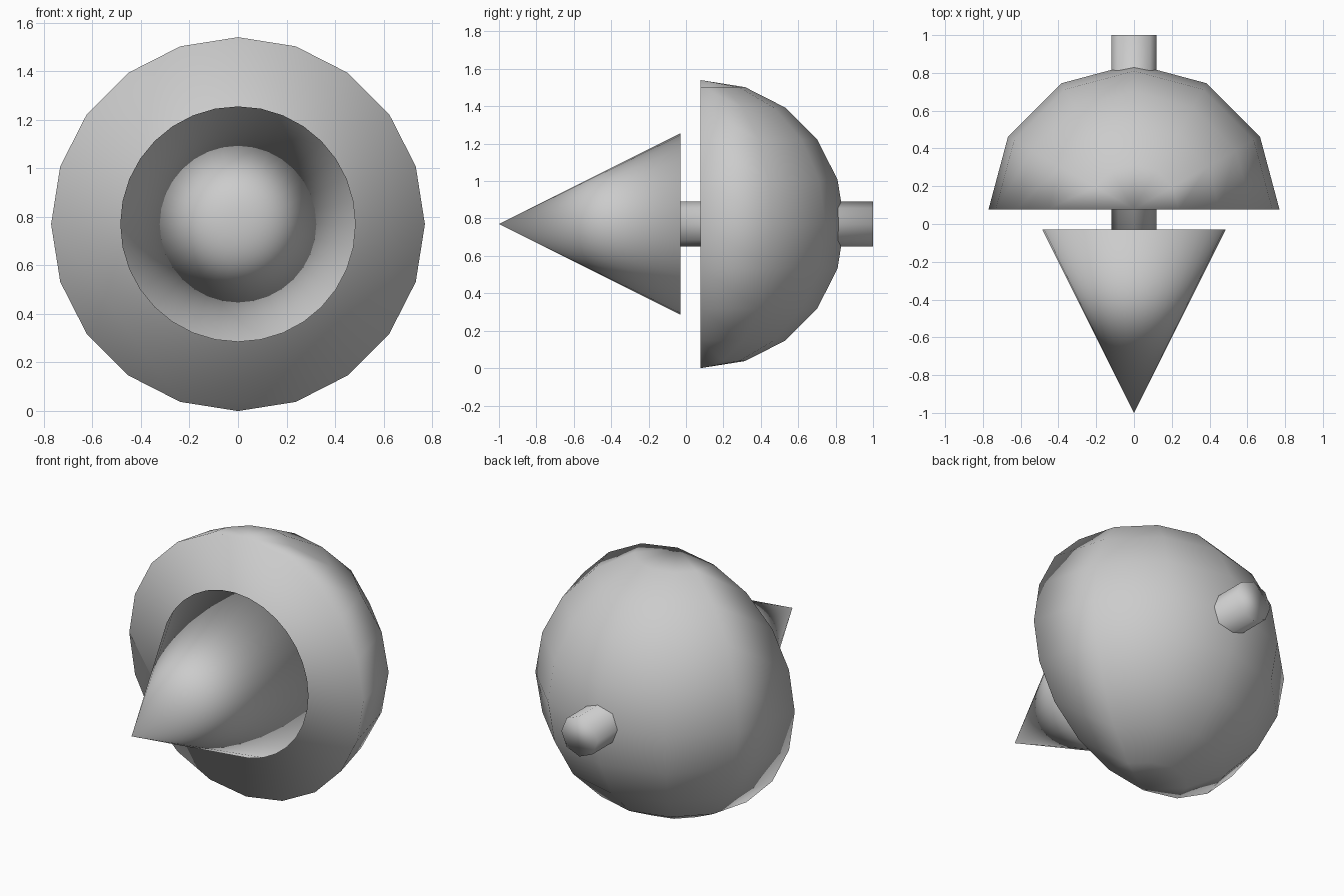
import bpy, bmesh
from mathutils import Matrix

if "Cube" in bpy.data.objects:
    bpy.data.objects.remove(bpy.data.objects["Cube"])

ZC = 0.77  # height of the shared axis


def finish(name, bm, loc):
    bmesh.ops.recalc_face_normals(bm, faces=bm.faces)
    for f in bm.faces:
        f.smooth = True
    mesh = bpy.data.meshes.new(name)
    bm.to_mesh(mesh)
    bm.free()
    ob = bpy.data.objects.new(name, mesh)
    ob.location = loc
    bpy.context.collection.objects.link(ob)
    return ob


def lathe(name, sides, r_front, r_back, y0, y1):
    """Cone or cylinder lying along y, from y0 (front) to y1 (back)."""
    bm = bmesh.new()
    bmesh.ops.create_cone(bm, cap_ends=True, segments=sides, radius1=r_back,
                          radius2=r_front, depth=y1 - y0,
                          matrix=Matrix.Rotation(1.5707963, 4, 'X'))
    bmesh.ops.remove_doubles(bm, verts=bm.verts, dist=1e-5)
    return finish(name, bm, (0, (y0 + y1) / 2, ZC))


# Pointed front cone
lathe("front_cone", 32, 0.0, 0.485, -1.0, -0.03)

# Shaft through the dome
lathe("shaft", 8, 0.12, 0.12, -0.03, 1.0)

# Half sphere with vertical poles, closed by a flat front
bm = bmesh.new()
bmesh.ops.create_uvsphere(bm, u_segments=12, v_segments=10, radius=0.77)
bmesh.ops.bisect_plane(bm, geom=bm.verts[:] + bm.edges[:] + bm.faces[:], dist=1e-4,
                       plane_co=(0, 0, 0), plane_no=(0, -1, 0), clear_outer=True)
bmesh.ops.holes_fill(bm, edges=[e for e in bm.edges if e.is_boundary], sides=0)
finish("dome", bm, (0, 0.078, ZC))
